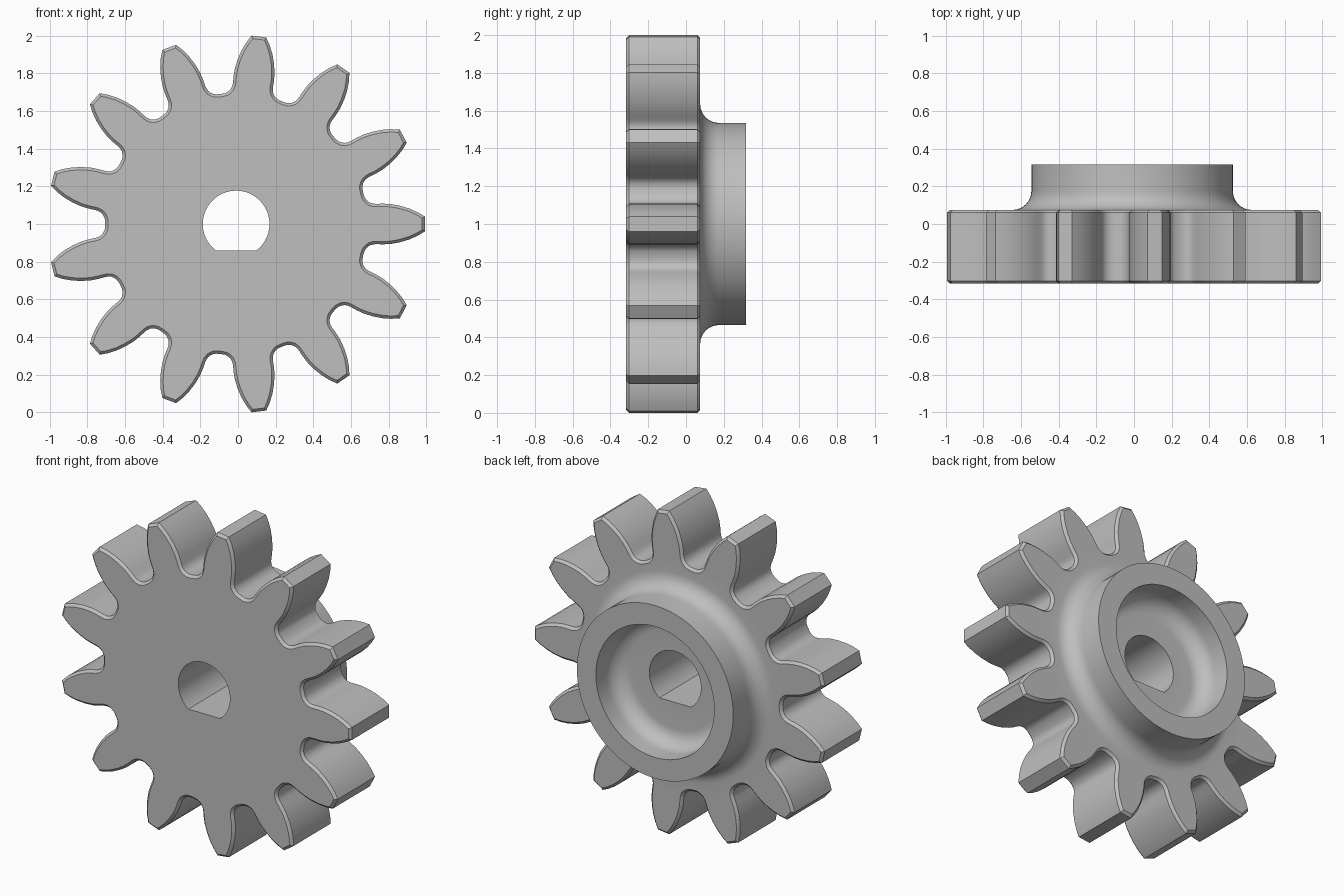
import bpy, bmesh, math
from mathutils import Vector

cube = bpy.data.objects.get("Cube")
if cube:
    bpy.data.objects.remove(cube, do_unlink=True)

TEETH = 13
CENTRE = Vector((-0.01, 0, 1.0))
FRONT, BACK, HUB_END, FLOOR = -0.317, 0.075, 0.317, 0.12
CHAMFER = 0.015
SEGMENTS = 96

steel = bpy.data.materials.new("grey_steel")
steel.use_nodes = True
grey = (0.52, 0.52, 0.52, 1)
steel.diffuse_color = grey
steel.node_tree.nodes["Principled BSDF"].inputs["Base Color"].default_value = grey


# Outline of the toothed wheel: half a tooth as (radial, half width), mirrored and repeated
def gear_outline():
    flank = [(1.0025, 0.039), (0.965, 0.062), (0.92, 0.082), (0.87, 0.097),
             (0.82, 0.106), (0.78, 0.108), (0.745, 0.107), (0.728, 0.108),
             (0.711, 0.113), (0.698, 0.122), (0.688, 0.133), (0.682, 0.143)]
    tooth = [(u, -v) for u, v in reversed(flank)] + flank
    points = []
    for i in range(TEETH):
        a = 2 * math.pi * i / TEETH
        c, s = math.cos(a), math.sin(a)
        points += [Vector((u * c - v * s, u * s + v * c)) for u, v in tooth]
        mid = a + math.pi / TEETH
        points.append(Vector((math.cos(mid), math.sin(mid))) * 0.695)
    return points


# Move a counter-clockwise outline inward by an even distance
def inset(points, distance):
    result = []
    for i, p in enumerate(points):
        d1 = (p - points[i - 1]).normalized()
        d2 = (points[(i + 1) % len(points)] - p).normalized()
        n1, n2 = Vector((-d1.y, d1.x)), Vector((-d2.y, d2.x))
        result.append(p + (n1 + n2) * distance / (1 + n1.dot(n2)))
    return result


def circle(radius):
    step = 2 * math.pi / SEGMENTS
    return [Vector((math.cos(i * step), math.sin(i * step))) * radius for i in range(SEGMENTS)]


# Round bore with a flat at the bottom
def bore_outline():
    radius, flat = 0.177, -0.14
    start = math.asin(flat / radius)
    sweep = math.pi - 2 * start
    count = 48
    return [Vector((math.cos(start + sweep * i / count), math.sin(start + sweep * i / count))) * radius
            for i in range(count + 1)]


bm = bmesh.new()


def ring(points, y):
    return [bm.verts.new(CENTRE + Vector((p.x, y, p.y))) for p in points]


def loft(rings):
    for a, b in zip(rings, rings[1:]):
        n = len(a)
        for i in range(n):
            j = (i + 1) % n
            bm.faces.new((a[i], a[j], b[j], b[i]))


# Fill the flat area between two closed rings
def fill_between(outer, inner):
    edges = []
    for loop in (outer, inner):
        for i, v in enumerate(loop):
            w = loop[(i + 1) % len(loop)]
            edges.append(bm.edges.get((v, w)) or bm.edges.new((v, w)))
    bmesh.ops.triangle_fill(bm, use_beauty=True, edges=edges, normal=(0, 1, 0))


# Toothed wheel with chamfered rims
outline = gear_outline()
small = inset(outline, CHAMFER)
wheel = [ring(small, FRONT), ring(outline, FRONT + CHAMFER),
         ring(outline, BACK - CHAMFER), ring(small, BACK)]
loft(wheel)

# Hub: outer fillet, rim, then recess with a rounded floor
fillet, hub_radius, recess_radius = 0.1, 0.535, 0.405
arc = [math.pi / 2 * i / 8 for i in range(9)]
profile = [(hub_radius + fillet * (1 - math.sin(a)), BACK + fillet * (1 - math.cos(a))) for a in arc]
profile += [(hub_radius, HUB_END), (recess_radius, HUB_END)]
profile += [(recess_radius - fillet * (1 - math.cos(a)), FLOOR + fillet * (1 - math.sin(a))) for a in arc]
hub = [ring(circle(r), y) for r, y in profile]
loft(hub)

# Bore and the flat faces that join everything
bore = [ring(bore_outline(), FRONT), ring(bore_outline(), FLOOR)]
loft(bore)
fill_between(wheel[0], bore[0])
fill_between(wheel[-1], hub[0])
fill_between(hub[-1], bore[1])

bmesh.ops.recalc_face_normals(bm, faces=bm.faces)
mesh = bpy.data.meshes.new("spur_gear")
bm.to_mesh(mesh)
bm.free()
mesh.materials.append(steel)
gear = bpy.data.objects.new("spur_gear", mesh)
bpy.context.collection.objects.link(gear)

bpy.ops.object.select_all(action="DESELECT")
gear.select_set(True)
bpy.context.view_layer.objects.active = gear
bpy.ops.object.shade_smooth_by_angle(angle=math.radians(30))
